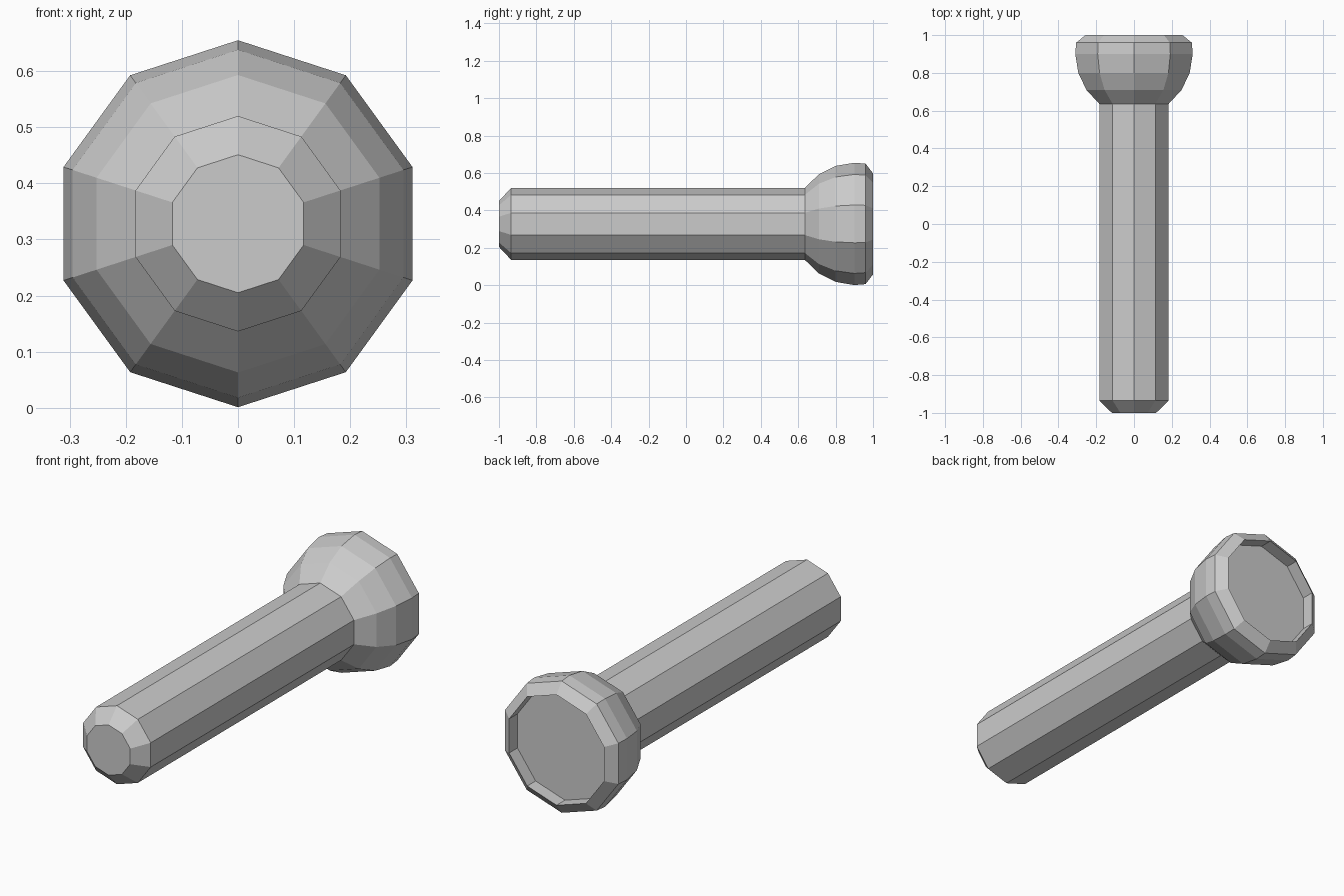
import bpy
import bmesh
import math

SIDES = 10
AXIS_Z = 0.328

if "Cube" in bpy.data.objects:
    bpy.data.objects.remove(bpy.data.objects["Cube"], do_unlink=True)

grey = bpy.data.materials.new("plain_grey")
grey.use_nodes = True
colour = (0.6, 0.6, 0.6, 1.0)
grey.diffuse_color = colour
grey.node_tree.nodes["Principled BSDF"].inputs["Base Color"].default_value = colour


def lathe(name, profile, cap_front=False, cap_back=False):
    """Turn a (y, radius) profile around the long axis as flat facets."""
    bm = bmesh.new()
    rings = []
    for y, r in profile:
        angles = [math.tau * k / SIDES for k in range(SIDES)]
        rings.append([bm.verts.new((r * math.sin(a), y, AXIS_Z + r * math.cos(a)))
                      for a in angles])
    for near, far in zip(rings, rings[1:]):
        for k in range(SIDES):
            n = (k + 1) % SIDES
            bm.faces.new((near[k], near[n], far[n], far[k]))
    if cap_front:
        bm.faces.new(rings[0][::-1])
    if cap_back:
        bm.faces.new(rings[-1])
    mesh = bpy.data.meshes.new(name)
    bm.to_mesh(mesh)
    bm.free()
    mesh.materials.append(grey)
    obj = bpy.data.objects.new(name, mesh)
    bpy.context.collection.objects.link(obj)
    return obj


# Straight shaft with a chamfered tip
lathe("shaft", [(-1.0, 0.123), (-0.935, 0.192), (0.635, 0.192)], cap_front=True)

# Domed head, rim chamfer and shallow recess in the back
lathe("head", [(0.635, 0.192), (0.71, 0.265), (0.80, 0.31), (0.90, 0.327),
               (0.96, 0.322), (1.0, 0.27), (0.935, 0.27)], cap_back=True)
